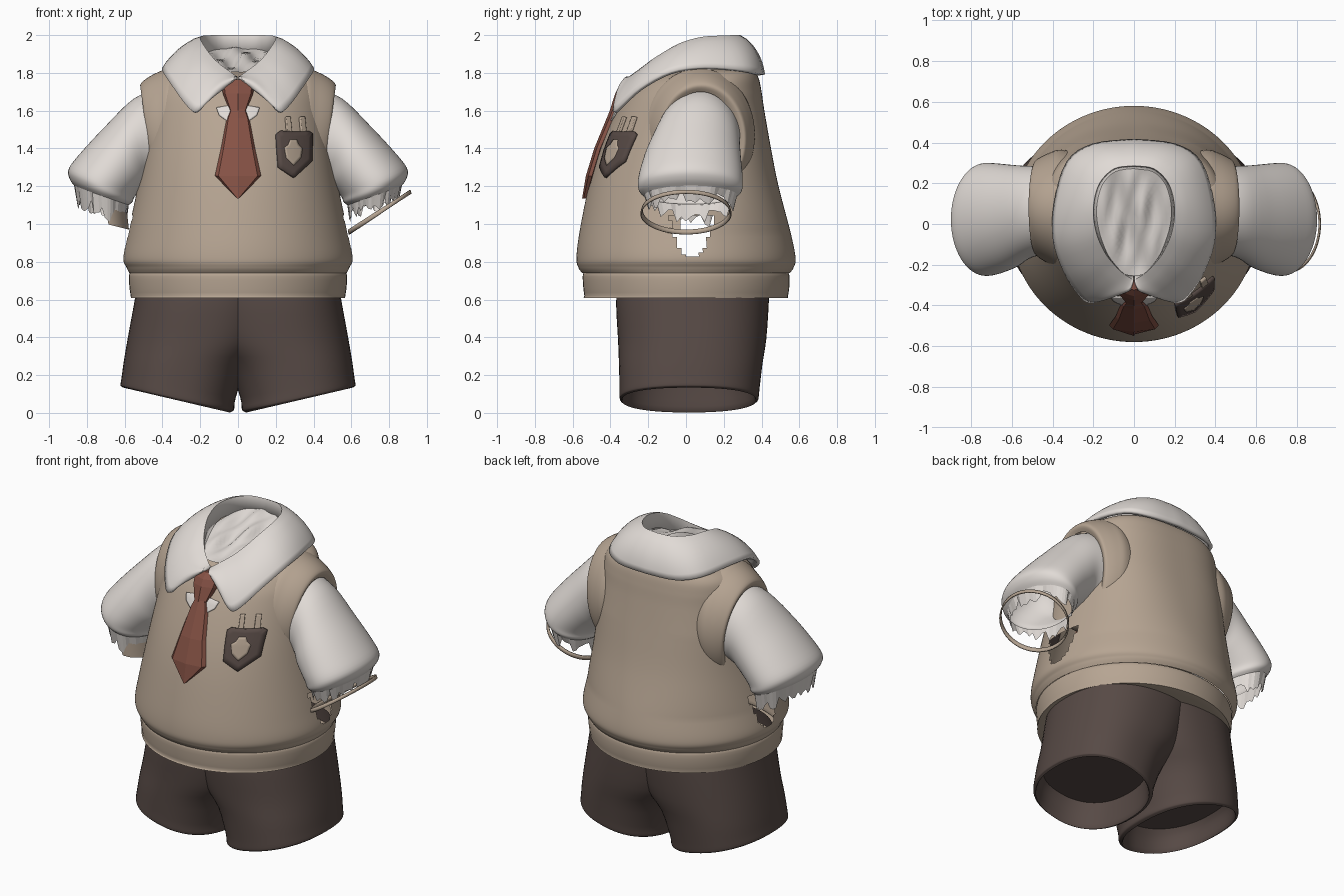
import bpy, bmesh, math, random
from mathutils import Vector

if "Cube" in bpy.data.objects:
    bpy.data.objects.remove(bpy.data.objects["Cube"])

random.seed(4)


def material(name, rgb):
    m = bpy.data.materials.new(name)
    m.diffuse_color = (*rgb, 1)
    m.use_nodes = True
    m.node_tree.nodes["Principled BSDF"].inputs["Base Color"].default_value = m.diffuse_color
    return m


KNIT = material("beige knit", (0.47, 0.375, 0.29))
SHIRT = material("off white cotton", (0.75, 0.705, 0.67))
DARK = material("dark brown cloth", (0.095, 0.068, 0.06))
RED = material("rust red silk", (0.24, 0.085, 0.06))


def make(name, bm, mat, smooth=True):
    bmesh.ops.recalc_face_normals(bm, faces=bm.faces)
    me = bpy.data.meshes.new(name)
    bm.to_mesh(me)
    bm.free()
    me.materials.append(mat)
    ob = bpy.data.objects.new(name, me)
    bpy.context.collection.objects.link(ob)
    bpy.ops.object.select_all(action='DESELECT')
    ob.select_set(True)
    bpy.context.view_layer.objects.active = ob
    if smooth:
        bpy.ops.object.shade_smooth_by_angle(angle=math.radians(50))
    return ob


def thicken(ob, amount):
    m = ob.modifiers.new("thickness", 'SOLIDIFY')
    m.thickness = amount
    m.offset = 0


def skin(rows, closed=True, cap=False):
    """Bridge rows of points with quads."""
    bm = bmesh.new()
    vs = [[bm.verts.new(p) for p in r] for r in rows]
    n = len(rows[0])
    for a, b in zip(vs, vs[1:]):
        for i in range(n if closed else n - 1):
            j = (i + 1) % n
            bm.faces.new((a[i], a[j], b[j], b[i]))
    if cap:
        bm.faces.new(vs[-1])
    return bm


def spline(keys, steps):
    """Catmull-Rom through tuples of numbers."""
    out = []
    for i in range(len(keys) - 1):
        p = [keys[max(0, min(len(keys) - 1, i + k))] for k in (-1, 0, 1, 2)]
        for s in range(steps):
            t = s / steps
            out.append([0.5 * (2 * b + (c - a) * t + (2 * a - 5 * b + 4 * c - d) * t * t
                               + (3 * b - a - 3 * c + d) * t ** 3) for a, b, c, d in zip(*p)])
    return out + [list(keys[-1])]


def ring(k, side=1, n=64, power=2.0, back=None):
    """Tilted oval from outer (x, z), inner (x, z) and y range; back sets a squarer rear half."""
    ax, az, bx, bz, y0, y1 = k
    pts = []
    for i in range(n):
        a = 2 * math.pi * i / n
        c, s = math.cos(a), math.sin(a)
        p = back if back and s > 0 else power
        c = math.copysign(abs(c) ** (2 / p), c)
        s = math.copysign(abs(s) ** (2 / p), s)
        pts.append((side * ((ax + bx) / 2 + (ax - bx) / 2 * c), (y0 + y1) / 2 + (y1 - y0) / 2 * s,
                    (az + bz) / 2 + (az - bz) / 2 * c))
    return pts


def loft(keys, side=1, steps=4, power=2.0, cap=False):
    return skin([ring(k, side, 64, power) for k in spline(keys, steps)], True, cap)


def level(z, rx, y0, y1):
    return (rx, z, -rx, z, y0, y1)


# Knitted vest body, squarer behind the shoulders, with torn gaps under the arms
body = [level(.74, .575, -.55, .55), level(.77, .59, -.57, .57), level(.82, .607, -.58, .58),
        level(.95, .583, -.565, .555), level(1.2, .53, -.515, .49), level(1.4, .495, -.455, .45),
        level(1.6, .465, -.37, .415), level(1.7, .45, -.305, .40), level(1.77, .42, -.225, .385),
        level(1.81, .35, -.10, .36), level(1.82, .26, .03, .31)]
bm = skin([ring(k, 1, 160, 2.0, 2 + .6 * min(1, max(0, (k[1] - .95) / .5))) for k in spline(body, 10)])
holes = []
for f in bm.faces:
    c = f.calc_center_median()
    if .83 < c.z < 1.04 and abs(c.x) > .45 and abs(c.y - .03) < .02 + .4 * math.sqrt((c.z - .83) * .3):
        holes.append(f)
bmesh.ops.delete(bm, geom=holes, context='FACES')
make("vest_body", bm, KNIT)

# Ribbed waistband
make("vest_waistband", loft([level(.75, .55, -.52, .52), level(.738, .575, -.545, .545),
                             level(.68, .576, -.545, .548), level(.62, .568, -.538, .54),
                             level(.608, .56, -.53, .53), level(.615, .49, -.36, .42)], steps=3), KNIT)


def front_y(x, z):
    """Front surface of the vest at (x, z)."""
    for a, b in zip(body, body[1:]):
        if a[1] <= z <= b[1]:
            t = (z - a[1]) / (b[1] - a[1])
            rx, y0, y1 = [a[i] + (b[i] - a[i]) * t for i in (0, 4, 5)]
            return (y0 + y1) / 2 - (y1 - y0) / 2 * math.sqrt(max(0, 1 - (x / rx) ** 2))
    return 0


def patch(name, outline, mat, lift, thick):
    """Plate that follows the vest front."""
    bm = bmesh.new()
    f = bm.faces.new([bm.verts.new((x, 0, z)) for x, z in outline])
    bmesh.ops.poke(bm, faces=[f])
    bmesh.ops.subdivide_edges(bm, edges=bm.edges[:], cuts=3, use_grid_fill=True)
    for v in bm.verts:
        v.co.y = front_y(v.co.x, v.co.z) - lift
    thicken(make(name, bm, mat), thick)


# Chest pocket with emblem and pens
patch("chest_pocket", [(.20, 1.475), (.22, 1.49), (.29, 1.485), (.37, 1.488), (.388, 1.475), (.385, 1.33),
                       (.295, 1.245), (.212, 1.30)], DARK, .008, .026)
patch("pocket_emblem", [(.245, 1.405), (.265, 1.42), (.275, 1.445), (.31, 1.445), (.32, 1.42), (.34, 1.40),
                        (.332, 1.35), (.295, 1.31), (.255, 1.35)], KNIT, .024, .008)
for i, x in enumerate((.27, .345)):
    patch(f"pocket_pen_{i}", [(x - .013, 1.48), (x + .013, 1.48), (x + .004, 1.565), (x - .02, 1.565)],
          KNIT, .008, .02)
# Shirt showing beside the tie
for side, tag in ((1, "left"), (-1, "right")):
    patch(f"shirt_gap_{tag}", [(side * x, z) for x, z in ((.02, 1.63), (.115, 1.615), (.10, 1.575), (.05, 1.54))],
          SHIRT, .006, .008)

for side, tag in ((1, "left"), (-1, "right")):
    # Raised armhole edge of the vest
    make(f"armhole_{tag}", loft([(.24, 1.79, .26, 1.12, -.20, .345), (.35, 1.825, .36, 1.12, -.225, .365),
                                 (.42, 1.805, .40, 1.12, -.20, .352), (.485, 1.77, .435, 1.14, -.17, .328),
                                 (.518, 1.735, .445, 1.17, -.145, .308), (.50, 1.70, .43, 1.2, -.115, .27)],
                                side, 4), KNIT)
    # Puffed short sleeve
    make(f"sleeve_{tag}", loft([(.40, 1.725, .38, 1.21, -.14, .295), (.55, 1.665, .46, 1.22, -.165, .285),
                                (.70, 1.52, .49, 1.20, -.215, .29), (.83, 1.38, .525, 1.17, -.245, .298),
                                (.895, 1.295, .55, 1.14, -.255, .30), (.892, 1.24, .56, 1.115, -.248, .295),
                                (.865, 1.20, .58, 1.10, -.222, .27)], side), SHIRT)
    # Frayed cuff
    drop = .05 if side == 1 else .075
    top = ring((.868, 1.205, .578, 1.105, -.222, .272), side, 56)
    low = ring((.85, 1.19 - drop, .59, 1.085 - drop, -.20, .25), side, 56)
    low = [(x, y, z + random.uniform(-.035, .04)) for x, y, z in low]
    make(f"frayed_cuff_{tag}", skin([top, low]), SHIRT, False)
    # Shorts leg with a turned hem
    make(f"shorts_leg_{tag}", loft([(.53, .70, -.27, .70, -.36, .44), (.55, .58, -.23, .58, -.37, .438),
                                    (.583, .40, -.16, .38, -.36, .425), (.605, .27, -.05, .25, -.355, .405),
                                    (.616, .19, .012, .08, -.352, .39), (.622, .15, .02, .022, -.352, .385),
                                    (.616, .14, .03, .008, -.348, .38), (.602, .14, .05, .010, -.335, .365),
                                    (.59, .22, .05, .10, -.32, .35), (.57, .26, .05, .17, -.30, .33)],
                                   side, 3, 2.3, True), DARK)

# Loose cuff band hanging from one sleeve, torn scrap under the other
loop = [(.91, 1.18, .585, .97, -.232, .232), (.915, 1.16, .59, .945, -.238, .238)]
thicken(make("loose_cuff_band", skin([ring(k) for k in loop]), KNIT), .008)
scrap = [ring(k, -1)[34:48] for k in ((.84, 1.12, .585, 1.06, -.20, .22), (.82, 1.03, .575, .97, -.19, .21))]
make("cuff_scrap", skin(scrap, False), KNIT)

# Collar: neck rim to outer edge, from back centre to front centre
half = [((0, .29, 1.99), (0, .408, 1.79)), ((.10, .275, 1.99), (.2, .385, 1.79)),
        ((.175, .2, 1.988), (.325, .30, 1.81)), ((.205, .08, 1.98), (.385, .1, 1.825)),
        ((.192, -.04, 1.945), (.39, -.08, 1.80)), ((.15, -.14, 1.885), (.335, -.24, 1.715)),
        ((.105, -.20, 1.84), (.265, -.345, 1.62)), ((.065, -.24, 1.81), (.215, -.378, 1.595)),
        ((.03, -.265, 1.785), (.13, -.355, 1.68)), ((.004, -.28, 1.77), (.025, -.30, 1.765))]
prof = spline([a + b for a, b in half], 4)


def collar_row(k, side):
    a, b = Vector(k[:3]), Vector(k[3:])
    spread = (b - a).length
    pts = [Vector((a.x * .95, (a.y - .04) * .95 + .04, a.z - .35 * spread))]
    for i in range(9):
        t = i / 8
        bulge = Vector((a.x * .06, (a.y - .04) * .08, .07 * spread))
        pts.append(a.lerp(b, t) + bulge * (4 * t * (1 - t)))
    return [(side * p.x, p.y, p.z) for p in pts]


rows = [collar_row(k, -1) for k in prof[:0:-1]] + [collar_row(k, 1) for k in prof]
thicken(make("shirt_collar", skin(rows, False), SHIRT), .022)

# Crumpled shirt inside the neck opening
rows = []
for j in range(1, 11):
    r = j / 10
    row = []
    for i in range(48):
        a = 2 * math.pi * i / 48
        x, y = .20 * r * math.cos(a), .02 + .275 * r * math.sin(a)
        fold = .016 * math.sin(34 * x + 9 * y) + .010 * math.sin(61 * x - 14 * y)
        row.append((x, y, 1.865 + .24 * y + fold * (1 - r ** 4)))
    rows.append(row)
make("shirt_inside", skin(rows[::-1], True, True), SHIRT)


def tie_part(name, levels):
    """Ridged strip: (z, half width, back y, depth)."""
    rows = [[(-w, y, z), (-w * .85, y - d * .6, z), (0, y - d, z), (w * .85, y - d * .6, z), (w, y, z),
             (0, y + .01, z)] for z, w, y, d in levels]
    bm = skin(rows, True, True)
    bm.faces.new(list(bm.verts)[:6])
    make(name, bm, RED, False)


# Necktie knot and blade
tie_part("tie_knot", [(1.765, .05, -.285, .04), (1.73, .085, -.30, .055), (1.69, .08, -.32, .055),
                      (1.60, .045, -.362, .042)])
tie_part("tie_blade", [(1.61, .04, -.365, .035), (1.56, .06, -.385, .035), (1.40, .09, -.453, .033),
                       (1.255, .122, -.497, .033), (1.135, .004, -.53, .02)])
